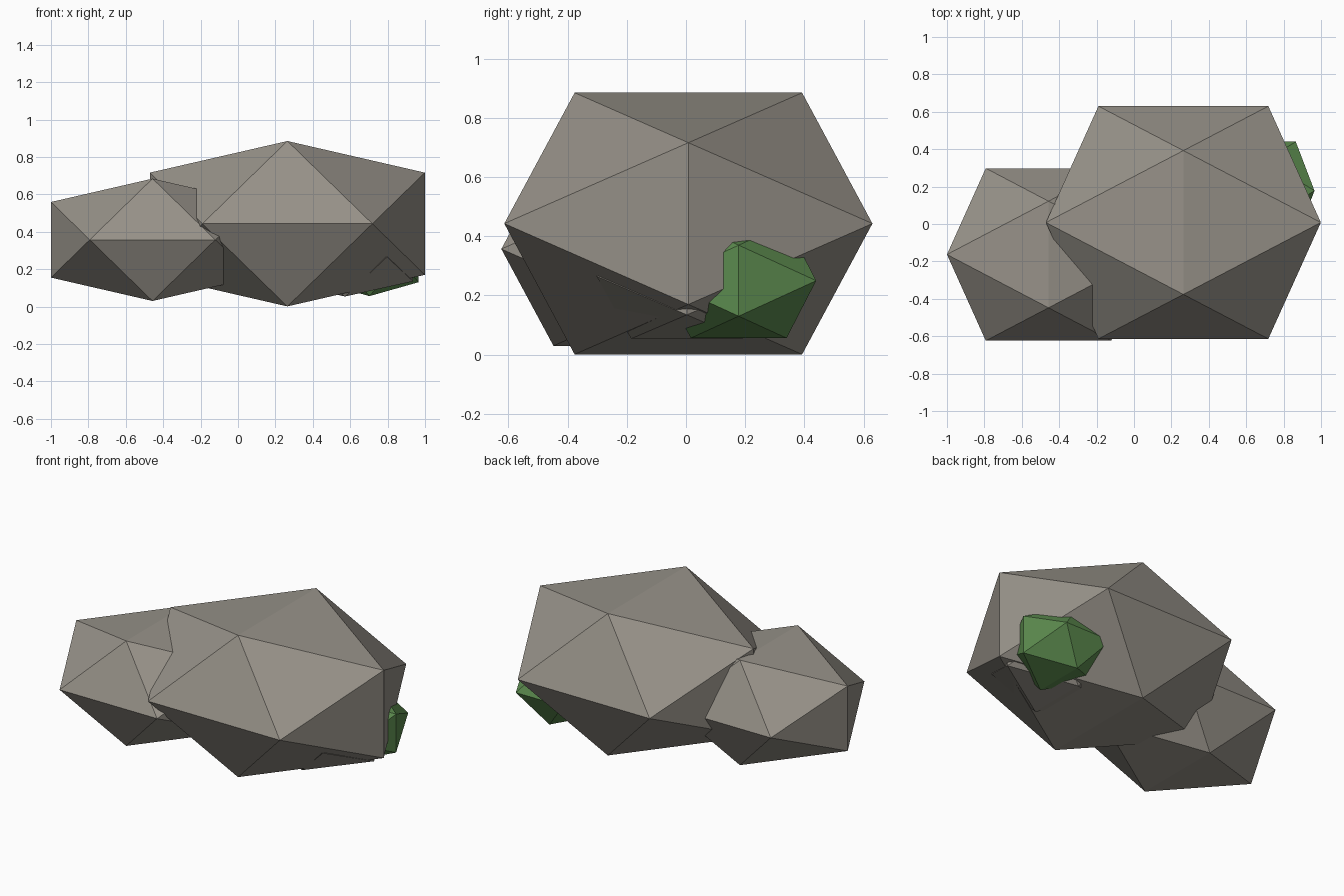
import bpy
import bmesh

if "Cube" in bpy.data.objects:
    bpy.data.objects.remove(bpy.data.objects["Cube"])

PHI = (1 + 5 ** 0.5) / 2


def material(name, color):
    mat = bpy.data.materials.new(name)
    mat.diffuse_color = (*color, 1)
    mat.use_nodes = True
    mat.node_tree.nodes["Principled BSDF"].inputs["Base Color"].default_value = mat.diffuse_color
    return mat


def rock(name, center, half_size, mat):
    """Squashed icosahedron: hull of three crossed golden rectangles."""
    bm = bmesh.new()
    for s in (-1, 1):
        for t in (-PHI, PHI):
            for p in ((0, s, t), (s, t, 0), (t, 0, s)):
                bm.verts.new([c + h * k / PHI for c, h, k in zip(center, half_size, p)])
    bmesh.ops.convex_hull(bm, input=bm.verts)
    bmesh.ops.recalc_face_normals(bm, faces=bm.faces)
    mesh = bpy.data.meshes.new(name)
    bm.to_mesh(mesh)
    bm.free()
    mesh.materials.append(mat)
    obj = bpy.data.objects.new(name, mesh)
    bpy.context.collection.objects.link(obj)
    return obj


stone = material("warm grey stone", (0.305, 0.283, 0.246))
moss = material("moss green", (0.105, 0.254, 0.076))

# Main boulder and its smaller neighbour
rock("large_boulder", (0.264, 0.008, 0.443), (0.735, 0.622, 0.442), stone)
rock("side_boulder", (-0.457, -0.163, 0.357), (0.543, 0.461, 0.327), stone)

# Small stone poking out underneath, and moss clump at the back right
rock("buried_stone", (0.572, 0.003, 0.265), (0.364, 0.305, 0.211), stone)
rock("moss_clump", (0.703, 0.178, 0.250), (0.262, 0.262, 0.194), moss)
